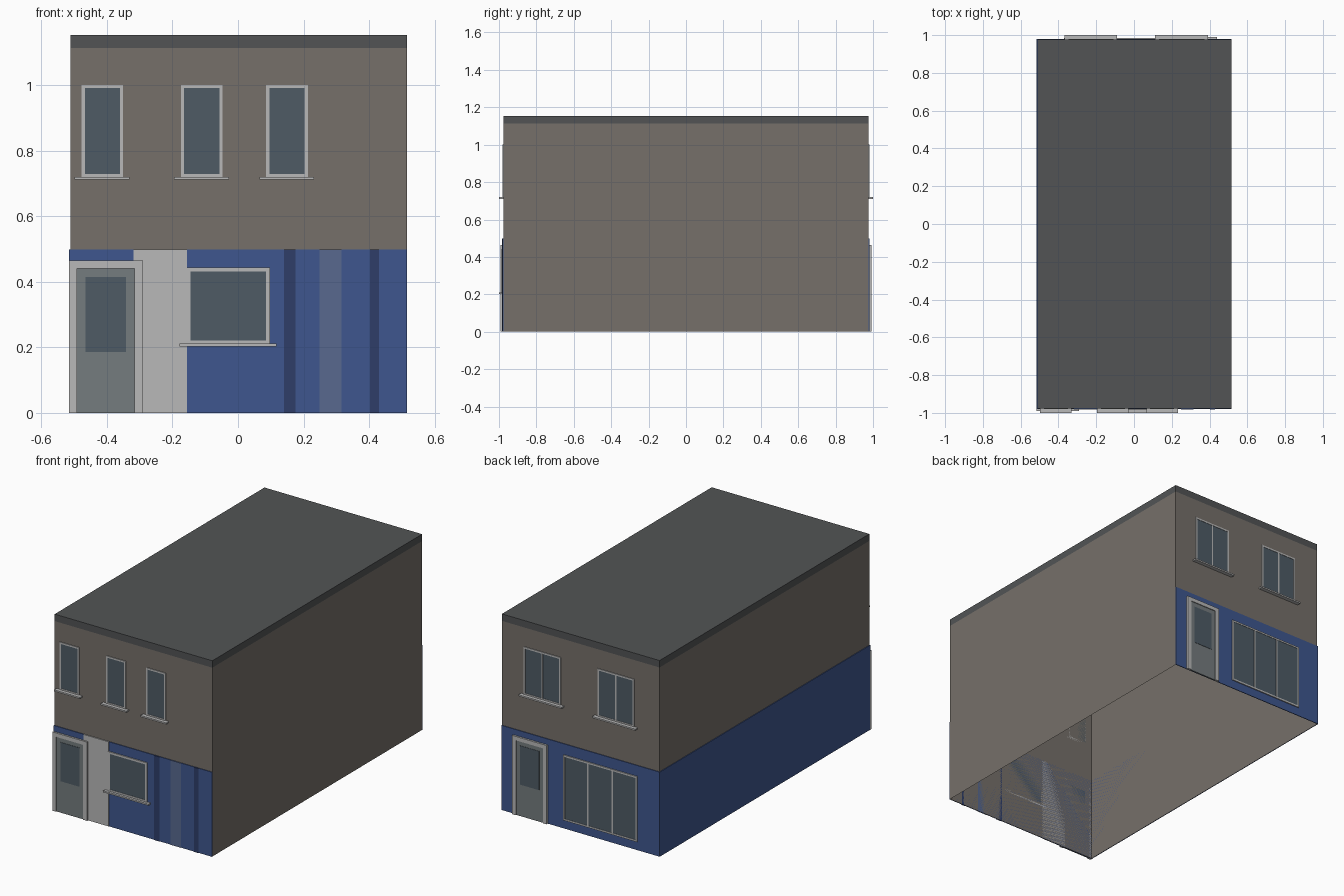
import bpy, bmesh

if "Cube" in bpy.data.objects:
    bpy.data.objects.remove(bpy.data.objects["Cube"])


def material(name, rgb):
    m = bpy.data.materials.new(name)
    lin = [((c / 255 + 0.055) / 1.055) ** 2.4 for c in rgb]
    m.diffuse_color = (*lin, 1)
    m.use_nodes = True
    m.node_tree.nodes["Principled BSDF"].inputs["Base Color"].default_value = m.diffuse_color
    return m


BRICK = material("brick", (118, 112, 106))
ROOF = material("roof", (82, 84, 85))
BLUE = material("blue", (62, 86, 142))
NAVY = material("navy", (46, 61, 105))
PALE_BLUE = material("pale_blue", (88, 105, 143))
TRIM = material("trim", (184, 184, 184))
DOOR = material("door", (117, 124, 126))
GLASS = material("glass", (78, 91, 101))

X0, X1, Y, Z_BAND, Z_WALL, Z_TOP = -0.511, 0.516, 0.976, 0.498, 1.112, 1.153
FRONT, BACK = -1, 1


def boxes(name, spans, mat, open_ends=False):
    """One object from boxes given as (x0, x1, y0, y1, z0, z1)."""
    bm = bmesh.new()
    for x0, x1, y0, y1, z0, z1 in spans:
        r = bmesh.ops.create_cube(bm, size=1)
        for v in r["verts"]:
            v.co = ((x0 + x1) / 2 + v.co.x * (x1 - x0),
                    (y0 + y1) / 2 + v.co.y * (y1 - y0),
                    (z0 + z1) / 2 + v.co.z * (z1 - z0))
    if open_ends:
        bm.normal_update()
        ends = [f for f in bm.faces if abs(f.normal.z) > 0.9]
        bmesh.ops.delete(bm, geom=ends, context="FACES_ONLY")
    me = bpy.data.meshes.new(name)
    bm.to_mesh(me)
    bm.free()
    me.materials.append(mat)
    ob = bpy.data.objects.new(name, me)
    bpy.context.collection.objects.link(ob)


def on_wall(name, side, rects, depth, mat, base=Y):
    """Flat pieces (x0, x1, z0, z1) standing out from the front or back wall."""
    ya, yb = sorted((side * base, side * depth))
    boxes(name, [(a, b, ya, yb, c, d) for a, b, c, d in rects], mat)


def window(name, side, x0, x1, z0, z1, depth, panes=1, sill=True, base=Y, t=0.01):
    bars = [(x0, x1, z1 - t, z1), (x0, x1, z0, z0 + t),
            (x0, x0 + t, z0 + t, z1 - t), (x1 - t, x1, z0 + t, z1 - t)]
    for i in range(1, panes):
        c = x0 + (x1 - x0) * i / panes
        bars.append((c - t / 2.5, c + t / 2.5, z0 + t, z1 - t))
    on_wall(name + "_frame", side, bars, depth, TRIM, base)
    on_wall(name + "_glass", side, [(x0 + t, x1 - t, z0 + t, z1 - t)], depth - 0.002, GLASS, base)
    if sill:
        on_wall(name + "_sill", side, [(x0 - 0.021, x1 + 0.019, z0 - 0.007, z0 + 0.002)], 1.0, TRIM, base)


def door(name, side, c):
    on_wall(name + "_frame", side, [(c - 0.113, c - 0.088, 0, 0.464), (c + 0.088, c + 0.113, 0, 0.464),
                                    (c - 0.088, c + 0.088, 0.441, 0.464)], 0.991, TRIM)
    on_wall(name + "_leaf", side, [(c - 0.088, c + 0.088, 0, 0.441)], 0.986, DOOR)
    on_wall(name + "_glass", side, [(c - 0.062, c + 0.062, 0.186, 0.415)], 0.988, GLASS)


# Open-bottomed shell and flat roof
boxes("walls", [(X0, X1, -Y, Y, 0, Z_WALL)], BRICK, open_ends=True)
boxes("roof", [(X0, X1, -Y, Y, Z_WALL, Z_TOP)], ROOF)

# Painted ground-floor band on the front, back and left
boxes("side_band", [(-0.515, X0, -Y, Y, 0, Z_BAND)], BLUE)
for label, s in (("front", FRONT), ("back", BACK)):
    on_wall(label + "_band", s, [(-0.515, X1, 0, Z_BAND)], 0.98, BLUE)

# Front strips
on_wall("pale_pier", FRONT, [(-0.318, -0.155, 0, Z_BAND)], 0.982, TRIM)
on_wall("dark_strips", FRONT, [(0.14, 0.176, 0, Z_BAND), (0.402, 0.43, 0, Z_BAND)], 0.983, NAVY)
on_wall("pale_strip", FRONT, [(0.249, 0.315, 0, Z_BAND)], 0.982, PALE_BLUE)

# Front openings
door("front_door", FRONT, -0.403)
window("shop_window", FRONT, -0.157, 0.098, 0.209, 0.443, 0.986, t=0.012)
for i, x in enumerate((-0.477, -0.174, 0.086)):
    window(f"front_window_{i}", FRONT, x, x + 0.127, 0.718, 1.0, 0.98)

# Back openings
door("back_door", BACK, 0.327)
window("back_shop_window", BACK, -0.37, 0.11, 0.05, 0.435, 0.986, panes=3, sill=False)
for i, x in enumerate((-0.348, 0.132)):
    window(f"back_window_{i}", BACK, x, x + 0.24, 0.718, 1.0, 0.98, panes=2)
